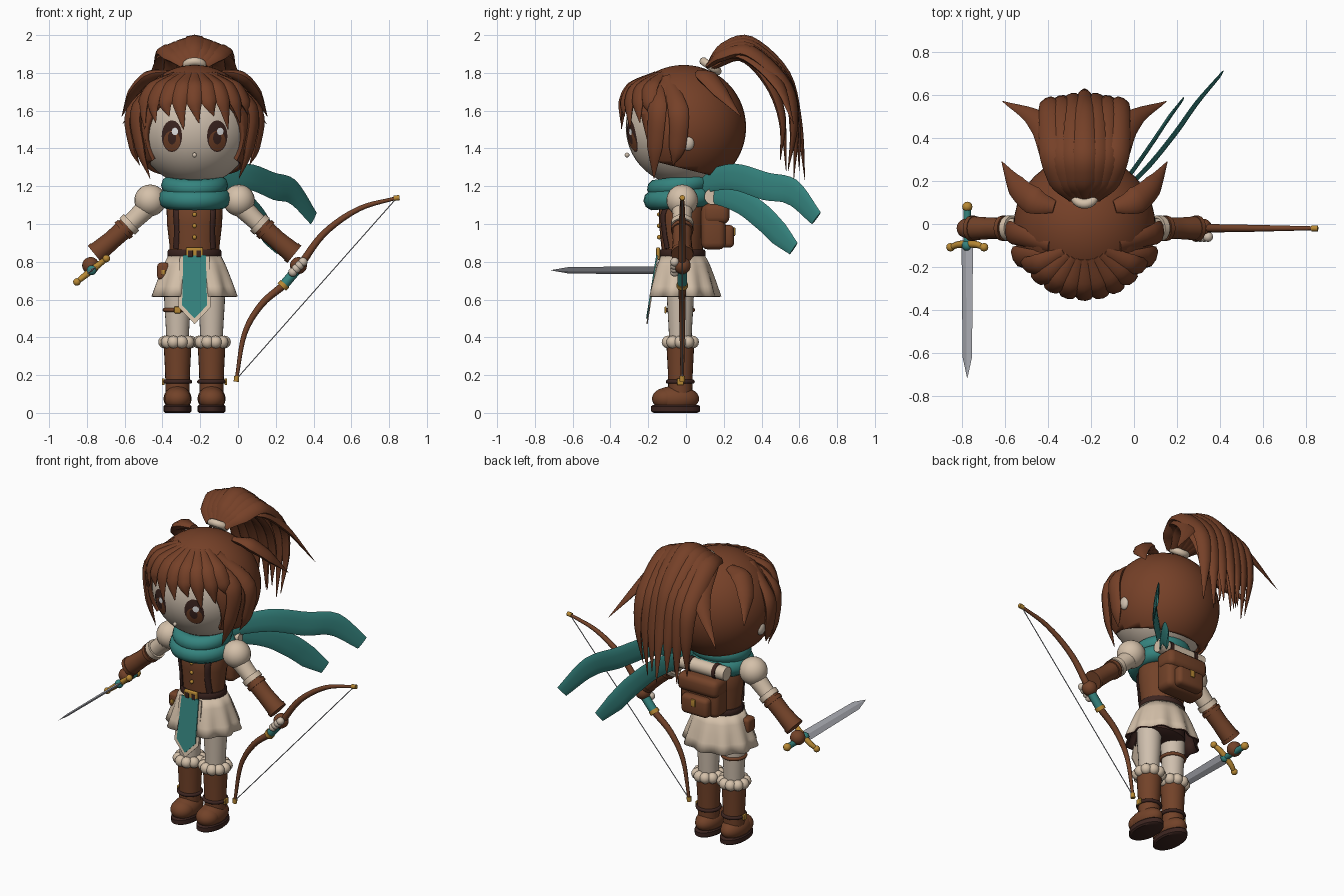
import bpy, bmesh, math
from math import sin, cos, pi, radians
from mathutils import Vector, Matrix

old = bpy.data.objects.get("Cube")
if old:
    bpy.data.objects.remove(old)
BODY_X = -0.23  # parts are built around the body axis, then shifted
Z = Vector((0, 0, 1))


def material(name, *rgb):
    m = bpy.data.materials.new(name)
    m.use_nodes = True
    m.diffuse_color = (*rgb, 1)
    m.node_tree.nodes["Principled BSDF"].inputs["Base Color"].default_value = (*rgb, 1)
    return m


SKIN = material("skin", .62, .52, .42)
CLOTH = material("cream cloth", .66, .53, .40)
HAIR = material("hair brown", .18, .052, .021)
LEATHER = material("leather brown", .17, .055, .022)
DARK = material("dark brown", .045, .018, .014)
TEAL = material("teal cloth", .035, .23, .21)
GOLD = material("gold", .48, .25, .035)
STEEL = material("steel", .42, .43, .47)
WHITE = material("eye white", .8, .8, .8)


def finish(name, bm, *mats, angle=40):
    bmesh.ops.recalc_face_normals(bm, faces=bm.faces)
    me = bpy.data.meshes.new(name)
    bm.to_mesh(me)
    bm.free()
    for m in mats:
        me.materials.append(m)
    me.shade_smooth()
    me.set_sharp_from_angle(angle=radians(angle))
    ob = bpy.data.objects.new(name, me)
    ob.location.x = BODY_X
    bpy.context.collection.objects.link(ob)
    return ob


def loft(name, rings, *mats, caps=True, loop=False, wrap=True, angle=40):
    bm = bmesh.new()
    vs = [[bm.verts.new(p) for p in r] for r in rings]
    n = len(vs[0])
    for a, b in zip(vs, vs[1:] + (vs[:1] if loop else [])):
        for i in range(n if wrap else n - 1):
            j = (i + 1) % n
            bm.faces.new((a[i], a[j], b[j], b[i]))
    if caps and not loop:
        bm.faces.new(vs[0])
        bm.faces.new(vs[-1])
    return finish(name, bm, *mats, angle=angle)


def lathe(name, profile, mat, loc=(0, 0, 0), squash=1, n=24):
    return loft(name, [[Vector(loc) + Vector((r * cos(2 * pi * i / n), r * squash * sin(2 * pi * i / n), z))
                        for i in range(n)] for r, z in profile], mat)


def sweep(name, pts, widths, mat, flat=1, facing=None, hub=None, sides=8, steps=5):
    """Elliptical section along a smooth path, with widths blended along it."""
    p = [Vector(q) for q in pts]
    e = [2 * p[0] - p[1]] + p + [2 * p[-1] - p[-2]]
    path, ws = [], []
    count = (len(p) - 1) * steps
    for k in range(count + 1):
        i = min(k // steps, len(p) - 2)
        t = k / steps - i
        a, b, c, d = e[i:i + 4]
        path.append(.5 * (2 * b + (c - a) * t + (2 * a - 5 * b + 4 * c - d) * t * t
                          + (3 * b - a - 3 * c + d) * t ** 3))
        u = k / count * (len(widths) - 1)
        j = min(int(u), len(widths) - 2)
        ws.append(widths[j] + (widths[j + 1] - widths[j]) * (u - j))
    rings = []
    for k, q in enumerate(path):
        tan = (path[min(k + 1, count)] - path[max(k - 1, 0)]).normalized()
        nor = (q - Vector(hub)) if hub else Vector(facing or (.02, 1, .03))
        side = tan.cross(nor).normalized()
        nor = side.cross(tan)
        rings.append([q + ws[k] * (side * cos(2 * pi * s / sides) + nor * flat * sin(2 * pi * s / sides))
                      for s in range(sides)])
    return loft(name, rings, mat, angle=50)


def torus(name, loc, R, r, mat, tilt=0, squash=1):
    rot = Matrix.Rotation(tilt, 3, 'X')
    return loft(name, [[Vector(loc) + rot @ Vector(((R + r * cos(b)) * cos(a), (R + r * cos(b)) * sin(a) * squash, r * sin(b)))
                        for b in [2 * pi * j / 10 for j in range(10)]]
                       for a in [2 * pi * i / 28 for i in range(28)]], mat, loop=True)


def ball(name, loc, size, mat, seg=20):
    size = size if isinstance(size, tuple) else (size,) * 3
    bm = bmesh.new()
    bmesh.ops.create_uvsphere(bm, u_segments=seg, v_segments=seg * 2 // 3, radius=1,
                              matrix=Matrix.LocRotScale(Vector(loc), None, Vector(size)))
    return finish(name, bm, mat)


def box(name, loc, size, mat, bevel=.01):
    bm = bmesh.new()
    bmesh.ops.create_cube(bm, matrix=Matrix.LocRotScale(Vector(loc), None, Vector(size)))
    bmesh.ops.bevel(bm, geom=bm.edges[:], offset=bevel, segments=3, profile=.5, affect='EDGES')
    return finish(name, bm, mat)


# Head and hair cap
HEAD = Vector((0, -.012, 1.512))
ball("head", HEAD, .307, SKIN, 40)
bm = bmesh.new()
bmesh.ops.create_uvsphere(bm, u_segments=40, v_segments=28, radius=.33, matrix=Matrix.Translation(HEAD))
for co, no in (((0, -.17, 1.3), (0, 1, .25)), ((0, 0, 1.29), (0, .25, 1))):
    bmesh.ops.bisect_plane(bm, geom=bm.verts[:] + bm.edges[:] + bm.faces[:], plane_co=co, plane_no=no, clear_inner=True)
cap = finish("hair_cap", bm, HAIR)
cap.modifiers.new("thickness", 'SOLIDIFY').thickness = .025
ball("nose", (0, -.312, 1.365), .013, SKIN, 10)


def on_head(az, el, r):
    a, e = radians(az), radians(el)
    return HEAD + r * Vector((cos(e) * sin(a), -cos(e) * cos(a), sin(e)))


def face_patch(name, x, z, w, h, lift, mat):
    R = .307 + lift
    rings = []
    for f in (1, .66, .33, .01):
        ring = []
        for i in range(20):
            px, pz = x + w * f * cos(i * pi / 10), z + h * f * sin(i * pi / 10)
            ring.append((px, HEAD.y - math.sqrt(R * R - px * px - (pz - HEAD.z) ** 2), pz))
        rings.append(ring)
    loft(name, rings, mat)


for s, tag in ((-1, "right"), (1, "left")):
    face_patch(tag + "_eye", s * .12, 1.465, .054, .084, .002, DARK)
    face_patch(tag + "_iris", s * .12, 1.44, .044, .053, .004, LEATHER)
    face_patch(tag + "_pupil", s * .12, 1.455, .022, .034, .006, DARK)
    face_patch(tag + "_eye_shine", s * .12 + .016, 1.49, .017, .02, .008, WHITE)
    ball(tag + "_ear", (s * .308, .01, 1.43), (.024, .035, .042), SKIN)
    # Locks framing the face, and tufts at the crown
    sweep(tag + "_side_lock", [on_head(s * 40, 52, .325), on_head(s * 65, 18, .35), on_head(s * 62, -18, .345),
          (s * .235, -.17, 1.24)], [.03, .055, .045, .002], HAIR, .45, hub=HEAD)
    sweep(tag + "_outer_lock", [on_head(s * 60, 55, .325), on_head(s * 85, 15, .35), on_head(s * 84, -18, .345),
          (s * .29, -.07, 1.31)], [.03, .055, .045, .002], HAIR, .45, hub=HEAD)
    sweep(tag + "_tuft", [(s * .14, .08, 1.8), (s * .24, .11, 1.78), (s * .32, .18, 1.7), (s * .385, .29, 1.57)],
          [.03, .065, .05, .002], HAIR, .5, hub=HEAD)
    sweep(tag + "_tail_spike", [(s * .02, .15, 1.84), (s * .14, .3, 1.9), (s * .22, .48, 1.75), (s * .38, .57, 1.53)],
          [.03, .06, .05, .002], HAIR, .4, hub=(0, .25, 1.55))
for i in range(-4, 5):
    az = i * 14
    sweep("bang", [on_head(az * .7, 62, .318), on_head(az * .9, 38, .35), on_head(az, 22, .35),
                   on_head(az + 4, (4, 10, -2)[i % 3], .335)], [.03, .052, .042, .002], HAIR, .5, hub=HEAD)

# Ponytail in two layers
for i in range(-3, 4):
    x, k = i * .052, abs(i)
    sweep("ponytail_lock", [(x * .3, .12, 1.84), (x * .7, .2, 1.93 - .012 * k), (x, .34, 1.965 - .018 * k),
          (x * 1.1, .53, 1.79 - .02 * k), (x * 1.1, .6 - .01 * k, 1.52), (x, .63 - .03 * k, 1.23 + .05 * (k % 2))],
          [.03, .06, .06, .05, .035, .002], HAIR, .5, hub=(0, .25, 1.55))
for i in range(-2, 3):
    x = i * .06
    sweep("ponytail_under_lock", [(x * .3, .14, 1.83), (x * .8, .3, 1.89), (x, .44, 1.75), (x, .51, 1.55),
          (x, .5 + .03 * (i % 2), 1.34 - .06 * (i % 2))], [.03, .06, .05, .035, .002], HAIR, .5, hub=(0, .2, 1.55))
torus("hair_tie", (0, .13, 1.835), .045, .022, CLOTH, radians(-35))

# Scarf
torus("scarf_lower", (0, -.03, 1.135), .142, .054, TEAL, radians(4))
torus("scarf_upper", (0, -.03, 1.205), .128, .05, TEAL, radians(8))
for pts, w in (([(.1, .08, 1.22), (.28, .25, 1.25), (.42, .42, 1.2), (.52, .56, 1.17), (.63, .69, 1.03)], .07),
               ([(.1, .08, 1.18), (.24, .27, 1.13), (.33, .4, 1.04), (.39, .49, .95), (.45, .57, .87)], .065)):
    sweep("scarf_tail", pts, [w * .8, w, w * 1.05, w, w * .6], TEAL, .14, facing=(.77, -.64, .1), sides=10)

# Torso, belt and vest
lathe("vest", [(.13, .82), (.132, .88), (.146, 1), (.148, 1.08), (.11, 1.16)], LEATHER, (0, -.02, 0), .84)
lathe("neck", [(.06, 1.12), (.06, 1.26)], SKIN, (0, -.01, 0))
lathe("belt", [(.138, .822), (.143, .83), (.143, .855), (.138, .865)], DARK, (0, -.02, 0), .86)
box("belt_buckle", (0, -.148, .843), (.09, .02, .065), GOLD, .006)
for x in (-.022, .022):
    box("buckle_slot", (x, -.157, .843), (.026, .006, .035), DARK, .002)
for z in (.93, .99, 1.05):
    ball("vest_button", (0, -.142, z), .012, GOLD, 10)
for s in (-1, 1):
    sweep("pack_strap", [(s * .09, .08, 1.1), (s * .1, -.02, 1.15), (s * .1, -.115, 1.07), (s * .095, -.115, .96),
          (s * .1, -.1, .87)], [.018, .018], DARK, .5, hub=(0, 0, 1))

# Pleated skirt, open in front, with a dark lining
rings = []
for t in (0, .25, .5, .75, 1):
    r = .135 + .085 * t ** .8
    rings.append([((r + .012 * t * cos(10 * a)) * sin(a), -.02 - (r * .86 + .012 * t * cos(10 * a)) * cos(a), .83 - .215 * t)
                  for a in [radians(20 + 320 * i / 60) for i in range(61)]])
skirt = loft("skirt", rings, CLOTH, DARK, caps=False, wrap=False)
mod = skirt.modifiers.new("lining", 'SOLIDIFY')
mod.thickness, mod.offset, mod.material_offset, mod.material_offset_rim = .012, 0, 1, 1
# Lining must face the body, whichever way the open shell was wound
f = skirt.data.polygons[0]
if f.normal.dot(f.center - Vector((0, -.02, f.center.z))) < 0:
    skirt.data.flip_normals()
lathe("shorts", [(.125, .82), (.15, .72), (.15, .65), (.1, .63)], DARK, (0, -.02, 0), .72)


def hanging_panel(name, w, top, low, tip, lift, mat):
    outline = [(-w, top), (w, top), (w * 1.1, low), (0, tip), (-w * 1.1, low)]
    loft(name, [[(x, -.14 - lift - d - (.84 - z) * .16, z) for x, z in outline] for d in (0, .007)], mat)


hanging_panel("tabard_border", .078, .83, .56, .47, .004, CLOTH)
hanging_panel("tabard", .06, .835, .57, .5, .01, TEAL)
box("hip_pouch", (-.165, -.06, .75), (.065, .08, .09), LEATHER, .018)
box("pouch_clasp", (-.165, -.103, .745), (.02, .008, .025), GOLD, .003)

# Legs and boots
for s, tag in ((-1, "right"), (1, "left")):
    x = s * .09
    lathe(tag + "_leg", [(.058, .34), (.062, .45), (.07, .58), (.074, .7)], SKIN, (x, -.03, 0))
    lathe(tag + "_boot_shaft", [(.06, .05), (.064, .14), (.066, .22), (.074, .37)], LEATHER, (x, -.03, 0))
    ball(tag + "_boot_foot", (x, -.055, .075), (.074, .125, .068), LEATHER)
    ball(tag + "_boot_toe", (x, -.105, .075), (.07, .075, .058), LEATHER)
    lathe(tag + "_sole", [(.066, 0), (.074, .008), (.074, .035), (.068, .042)], DARK, (x, -.055, 0), 1.75)
    torus(tag + "_boot_strap", (x, -.03, .165), .066, .011, DARK)
    box(tag + "_boot_buckle", (x + s * .076, -.03, .165), (.014, .035, .035), GOLD, .004)
    for i in range(10):
        a = i * pi / 5
        ball(tag + "_fur_cuff", (x + .068 * cos(a), -.03 + .068 * sin(a), .375), .034, CLOTH, 12)
    # Arms
    ball(tag + "_shoulder_puff", (s * .235, -.02, 1.125), .084, CLOTH)
    arm = lambda t: (s * (.25 + .29 * t), -.02, 1.09 - .29 * t + .03 * t * t)
    sweep(tag + "_sleeve", [arm(0), arm(.2), arm(.4)], [.056, .05, .046], CLOTH, sides=16)
    sweep(tag + "_sleeve_cuff", [arm(.29), arm(.37)], [.06, .06], CLOTH, sides=16)
    sweep(tag + "_bracer", [arm(.36), arm(.65), arm(.95)], [.052, .05, .056], LEATHER, sides=16)
    for t in (.4, .9):
        sweep(tag + "_bracer_band", [arm(t), arm(t + .06)], [.059, .059], LEATHER, sides=16)
    ball(tag + "_hand", (s * .55, -.02, .78), .045, LEATHER)
torus("thigh_strap", (-.09, -.03, .545), .068, .011, LEATHER)
box("thigh_buckle", (-.09, -.108, .545), (.035, .012, .035), GOLD, .004)
for i in range(4):
    ball("left_finger", (.52 + .018 * i, -.06, .745 + .018 * i), .024, SKIN, 12)

# Backpack with bedroll
box("backpack", (0, .145, .985), (.27, .13, .24), LEATHER, .035)
box("backpack_flap", (0, .16, 1.055), (.285, .14, .11), LEATHER, .035)
box("backpack_pocket", (0, .215, .935), (.19, .08, .12), LEATHER, .025)
box("pocket_clasp", (0, .255, .96), (.03, .012, .045), GOLD, .004)
sweep("bedroll", [(-.16, .14, 1.145), (.16, .14, 1.145)], [.043, .043], CLOTH, sides=18)
for x in (-.09, .09):
    sweep("bedroll_strap", [(x - .012, .14, 1.145), (x + .012, .14, 1.145)], [.047, .047], DARK, sides=18)

# Sword, held level and rolled about its length
grip = Vector((-.545, 0, .755))
across, thin = Vector((.78, 0, .62)), Vector((-.62, 0, .78))
sword = lambda u, y: grip + across * u + Vector((0, y, 0))
blade = []
for y, w in ((-.11, .034), (-.36, .031), (-.62, .028), (-.716, .001)):
    blade.append([sword(w, y), sword(0, y) + thin * w * .25, sword(-w, y), sword(0, y) - thin * w * .25])
loft("sword_blade", blade, STEEL, angle=5)
sweep("sword_guard", [sword(-.1, -.11), sword(-.05, -.095), sword(.05, -.095), sword(.1, -.11)], [.013, .018, .013], GOLD)
for u in (-.1, .1):
    ball("guard_end", sword(u, -.108), .02, GOLD, 12)
ball("guard_gem", sword(0, -.1), .026, TEAL, 12)
sweep("sword_grip", [sword(0, -.09), sword(0, .07)], [.018, .018], TEAL, facing=Z)
ball("sword_pommel", sword(0, .08), .024, GOLD, 12)

# Bow and string
limb = [(1.07, 1.138), (.87, 1.08), (.685, .95), (.555, .775), (.475, .68), (.355, .575), (.265, .42), (.222, .18)]
limb = [(x, -.02, z) for x, z in limb]
sweep("bow_limb", limb, [.009, .016, .02, .02, .016, .009], LEATHER)
sweep("bow_grip", limb[3:5], [.026, .026], TEAL)
for x, z in ((.56, .785), (.47, .675)):
    sweep("bow_ring", [(x - .008, -.02, z - .009), (x + .008, -.02, z + .009)], [.03, .03], GOLD)
for a, b in ((limb[0], (1.085, -.02, 1.14)), (limb[-1], (.221, -.02, .165))):
    a, b = Vector(a), Vector(b)
    sweep("bow_tip", [a - (b - a), b], [.014, .014], GOLD)
sweep("bowstring", [limb[0], limb[-1]], [.003, .003], STEEL, sides=5)
